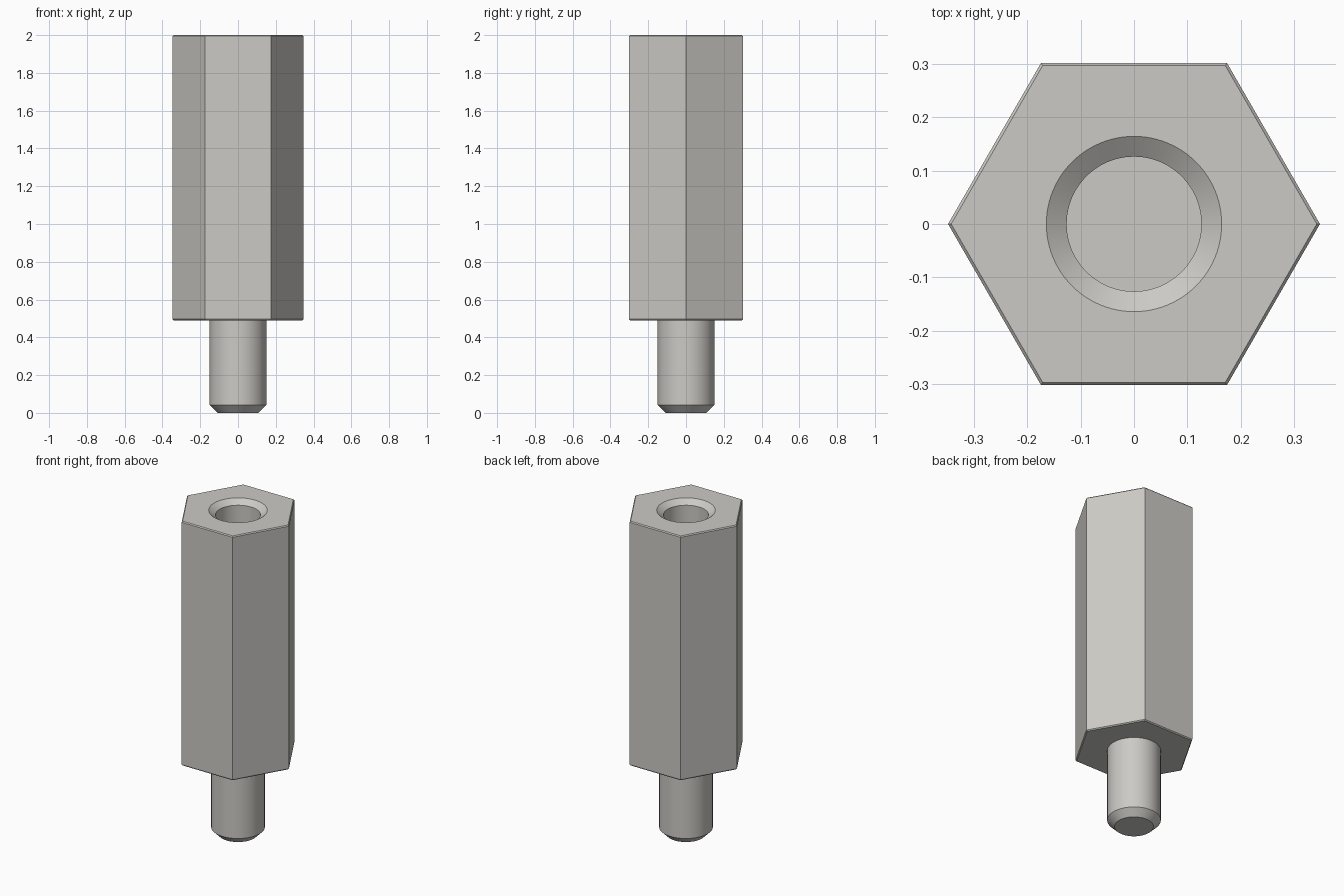
import bpy
import bmesh
from math import cos, sin, pi, radians

SIDES = 96
HEX_BOTTOM, HEX_TOP = 0.49, 2.0
HEX_RADIUS = 0.348
EDGE_BREAK = 0.006

default_cube = bpy.data.objects.get("Cube")
if default_cube:
    bpy.data.objects.remove(default_cube, do_unlink=True)

# Brushed metal
metal = bpy.data.materials.new("warm_grey_metal")
metal.use_nodes = True
colour = (0.60, 0.59, 0.56, 1.0)
metal.diffuse_color = colour
metal.node_tree.nodes["Principled BSDF"].inputs["Base Color"].default_value = colour


def stacked_rings(name, profile, sides):
    """Closed solid from (radius, height) rings, listed bottom to top."""
    bm = bmesh.new()
    rings = []
    for radius, z in profile:
        rings.append([bm.verts.new((radius * cos(2 * pi * i / sides),
                                    radius * sin(2 * pi * i / sides), z))
                      for i in range(sides)])
    for low, high in zip(rings, rings[1:]):
        for i in range(sides):
            j = (i + 1) % sides
            bm.faces.new((low[i], low[j], high[j], high[i]))
    bm.faces.new(rings[0][::-1])
    bm.faces.new(rings[-1])
    mesh = bpy.data.meshes.new(name)
    bm.to_mesh(mesh)
    bm.free()
    mesh.materials.append(metal)
    obj = bpy.data.objects.new(name, mesh)
    bpy.context.collection.objects.link(obj)
    return obj


def smooth(obj):
    bpy.ops.object.select_all(action="DESELECT")
    obj.select_set(True)
    bpy.context.view_layer.objects.active = obj
    bpy.ops.object.shade_smooth_by_angle(angle=radians(20))


# Hexagonal body with broken top and bottom edges
inner = HEX_RADIUS - EDGE_BREAK
hex_body = stacked_rings("hex_body", [
    (inner, HEX_BOTTOM), (HEX_RADIUS, HEX_BOTTOM + EDGE_BREAK),
    (HEX_RADIUS, HEX_TOP - EDGE_BREAK), (inner, HEX_TOP)], 6)

# Blind countersunk hole in the top
cutter = stacked_rings("hole_cutter", [
    (0.126, 1.1), (0.126, HEX_TOP - 0.028),
    (0.164, HEX_TOP), (0.164, HEX_TOP + 0.1)], SIDES)
cutter.hide_render = True
cut = hex_body.modifiers.new("countersunk_hole", "BOOLEAN")
cut.operation = "DIFFERENCE"
cut.solver = "EXACT"
cut.object = cutter
bpy.context.view_layer.objects.active = hex_body
bpy.ops.object.modifier_apply(modifier=cut.name)
bpy.data.objects.remove(cutter, do_unlink=True)
smooth(hex_body)

# Round stud with a chamfered tip
stud = stacked_rings("stud", [
    (0.109, 0.0), (0.15, 0.041), (0.15, HEX_BOTTOM + 0.01)], SIDES)
smooth(stud)
